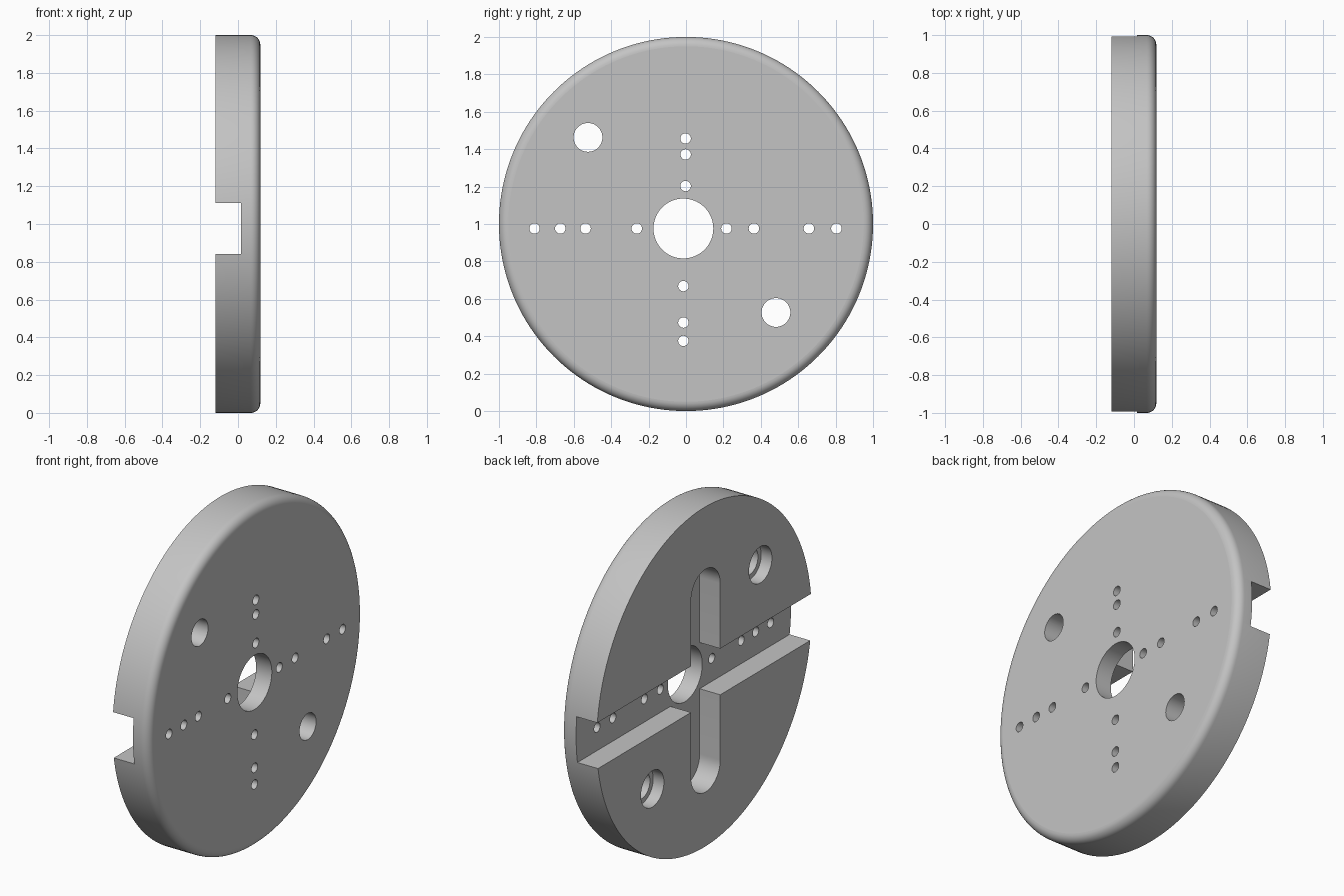
import bpy, bmesh
from math import sin, cos, pi

if "Cube" in bpy.data.objects:
    bpy.data.objects.remove(bpy.data.objects["Cube"], do_unlink=True)

BACK, FRONT, FLOOR = -0.118, 0.118, 0.016   # faces of the disc and slot floor, along x
CY, CZ = -0.014, 0.976                      # centre of the hole and slots

grey = bpy.data.materials.new("plain grey")
grey.use_nodes = True
colour = (0.55, 0.55, 0.55, 1)
grey.diffuse_color = colour
grey.node_tree.nodes["Principled BSDF"].inputs["Base Color"].default_value = colour


def arc(y, z, r, start=0.0, sweep=2 * pi, n=48, closed=True):
    """Points of a circle or arc in the y-z plane."""
    steps = n if closed else n + 1
    return [(y + r * cos(start + sweep * i / n), z + r * sin(start + sweep * i / n))
            for i in range(steps)]


def prism(name, outline, x0, x1, rounding=0):
    """Extrude a y-z outline along x, optionally rounding the x1 rim."""
    bm = bmesh.new()
    base = bm.faces.new([bm.verts.new((x0, y, z)) for y, z in outline])
    top = bmesh.ops.extrude_face_region(bm, geom=[base], use_keep_orig=True)["geom"]
    verts = [v for v in top if isinstance(v, bmesh.types.BMVert)]
    bmesh.ops.translate(bm, verts=verts, vec=(x1 - x0, 0, 0))
    bmesh.ops.recalc_face_normals(bm, faces=bm.faces)
    if rounding:
        rim = [e for e in bm.edges if all(abs(v.co.x - x1) < 1e-5 for v in e.verts)]
        bmesh.ops.bevel(bm, geom=rim, offset=rounding, segments=8, profile=0.5,
                        affect='EDGES', clamp_overlap=False)
    mesh = bpy.data.meshes.new(name)
    bm.to_mesh(mesh)
    bm.free()
    mesh.materials.append(grey)
    ob = bpy.data.objects.new(name, mesh)
    bpy.context.collection.objects.link(ob)
    return ob


# Disc with one rounded rim
disc = prism("slotted_disc", arc(0, 1, 1, n=160), BACK, FRONT, 0.05)

# Crossing slots in the back: one straight across, one with round ends
w = 0.136
cutters = [
    prism("cross_slot_cutter", [(-2, CZ - w), (2, CZ - w), (2, CZ + w), (-2, CZ + w)], -1, FLOOR),
    prism("round_slot_cutter",
          arc(CY, CZ + 0.52, w, 0, pi, 24, False) + arc(CY, CZ - 0.52, w, pi, pi, 24, False),
          -1, FLOOR),
    prism("centre_hole_cutter", arc(CY, CZ, 0.16, n=64), -1, 1),
]

# Counterbored mounting holes
for y, z in ((-0.524, 1.463), (0.481, 0.527)):
    cutters.append(prism("mount_hole_cutter", arc(y, z, 0.077), -1, 1))
    cutters.append(prism("counterbore_cutter", arc(y, z, 0.107), -1, BACK + 0.07))

# Rows of small holes along both slots
small = [(y, CZ) for y in (-0.81, -0.672, -0.537, -0.263, 0.216, 0.363, 0.657, 0.804)]
small += [(-0.002, z) for z in (1.457, 1.372, 1.203)]
small += [(CY, z) for z in (0.668, 0.473, 0.375)]
for y, z in small:
    cutters.append(prism("small_hole_cutter", arc(y, z, 0.028, n=24), -1, 1))

for cutter in cutters:
    cutter.hide_render = True
    mod = disc.modifiers.new(cutter.name, 'BOOLEAN')
    mod.operation, mod.solver, mod.object = 'DIFFERENCE', 'EXACT', cutter

# Bake the cuts and remove the cutters
graph = bpy.context.evaluated_depsgraph_get()
result = bpy.data.meshes.new_from_object(disc.evaluated_get(graph))
disc.modifiers.clear()
disc.data = result
for cutter in cutters:
    bpy.data.objects.remove(cutter, do_unlink=True)

# Smooth the curved walls, keep the large faces flat
bpy.ops.object.select_all(action='DESELECT')
disc.select_set(True)
bpy.context.view_layer.objects.active = disc
bpy.ops.object.shade_smooth_by_angle(angle=0.6)
for face in disc.data.polygons:
    if abs(face.normal.x) > 0.999:
        face.use_smooth = False
